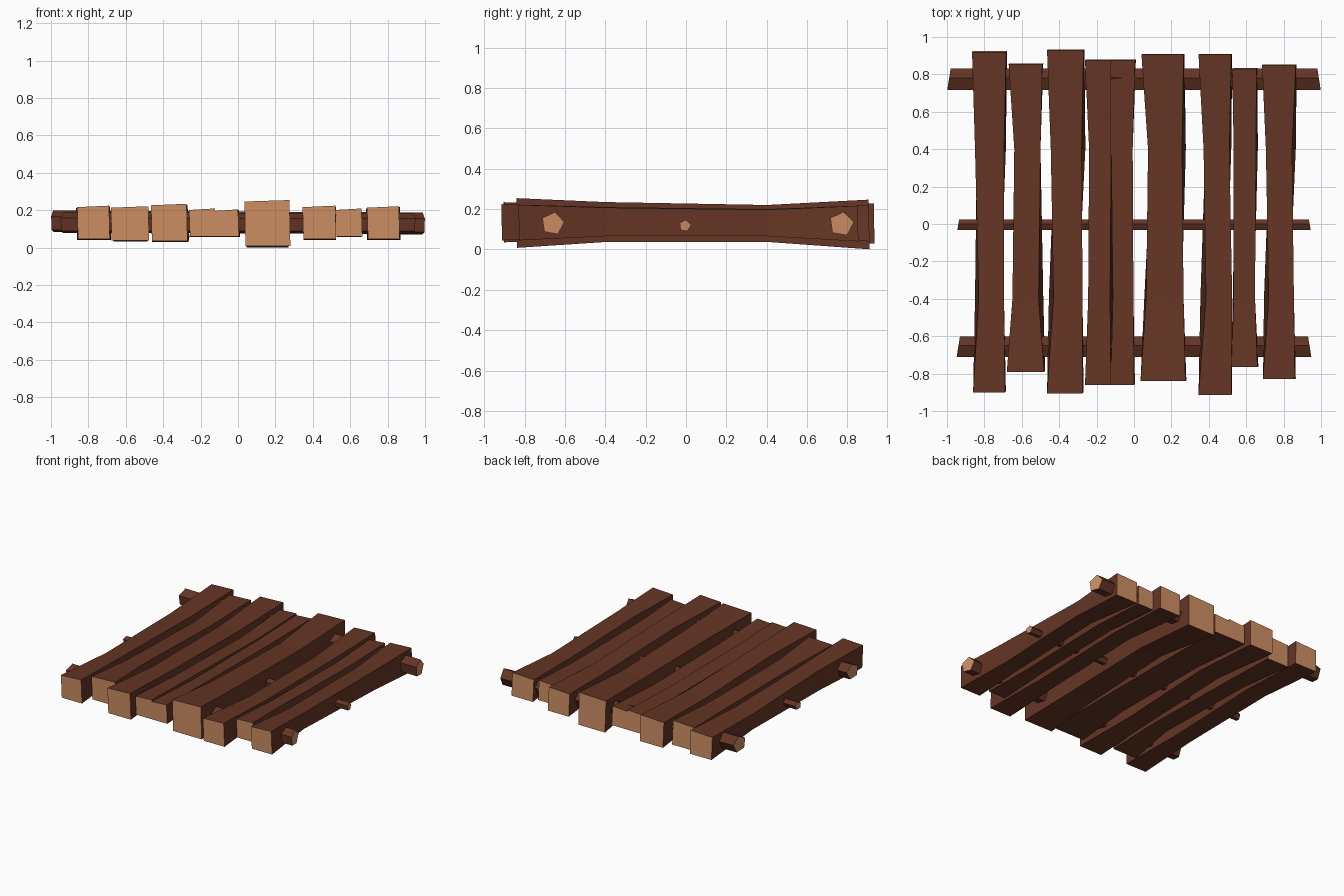
import bpy, bmesh, math


def material(name, rgb):
    m = bpy.data.materials.new(name)
    m.diffuse_color = (*rgb, 1)
    return m


BARK = material("dark_bark", (0.130, 0.036, 0.018))
CUT = material("cut_wood", (0.62, 0.275, 0.128))


def loft(name, rings):
    """Skin matching rings of points; sides are bark, the two caps are cut wood."""
    bm = bmesh.new()
    loops = [[bm.verts.new(p) for p in ring] for ring in rings]
    n = len(loops[0])
    for a, b in zip(loops, loops[1:]):
        for i in range(n):
            bm.faces.new((a[i], a[(i + 1) % n], b[(i + 1) % n], b[i]))
    for cap in (loops[0], loops[-1]):
        bm.faces.new(cap).material_index = 1
    bmesh.ops.recalc_face_normals(bm, faces=bm.faces)
    me = bpy.data.meshes.new(name)
    bm.to_mesh(me)
    bm.free()
    me.materials.append(BARK)
    me.materials.append(CUT)
    ob = bpy.data.objects.new(name, me)
    bpy.context.collection.objects.link(ob)
    return ob


# Planks: y front, y back, z bottom, z top, bottom shear at front/back thirds,
# then (left, right) edges of the top face at four stations along y
planks = [
    (-0.90, 0.92, 0.045, 0.22, -0.02, 0.01, (-.86, -.69), (-.83, -.695), (-.85, -.695), (-.866, -.684)),
    (-0.79, 0.855, 0.038, 0.217, 0.025, 0.0, (-.68, -.48), (-.65, -.51), (-.64, -.50), (-.67, -.49)),
    (-0.905, 0.93, 0.035, 0.23, -0.025, 0.02, (-.465, -.275), (-.43, -.275), (-.445, -.28), (-.465, -.27)),
    (-0.86, 0.875, 0.06, 0.205, 0.01, 0.0, (-.262, -.123), (-.245, -.128), (-.24, -.122), (-.262, -.122)),
    (-0.86, 0.875, 0.06, 0.20, -0.005, 0.0, (-.125, 0.0), (-.113, -.003), (-.122, -.007), (-.124, .005)),
    (-0.84, 0.905, 0.008, 0.25, -0.01, 0.02, (.035, .275), (.065, .265), (.075, .257), (.04, .265)),
    (-0.915, 0.905, 0.045, 0.22, -0.03, 0.01, (.345, .52), (.385, .525), (.372, .51), (.345, .52)),
    (-0.765, 0.83, 0.06, 0.205, -0.005, 0.01, (.52, .66), (.533, .647), (.533, .652), (.525, .655)),
    (-0.83, 0.85, 0.045, 0.217, -0.025, 0.02, (.69, .86), (.72, .855), (.705, .845), (.685, .865)),
]
for k, (y0, y1, z0, z1, s0, s1, *edges) in enumerate(planks):
    rings = []
    thick = z1 - z0
    stations = ((y0, 0, 0, 0.005), (-0.4, .12, .08, s0), (0.4, .12, .14, s1), (y1, -.03, .03, 0.005))
    for (y, lo, hi, s), (a, b) in zip(stations, edges):
        zb, zt = max(0, z0 + lo * thick), z1 - hi * thick
        rings.append([(a + s, y + 0.004, zb), (b + s, y + 0.004, zb), (b, y, zt + 0.004), (a, y, zt - 0.004)])
    loft(f"plank_{k + 1}", rings)

# Five-sided cross poles: name, y, radius, left end (x, z), right end (x, z)
for name, y, r, (xa, za), (xb, zb) in (
    ("front_cross_pole", -0.66, 0.058, (-0.94, 0.13), (0.94, 0.128)),
    ("middle_cross_pole", -0.005, 0.03, (-0.94, 0.12), (0.94, 0.117)),
    ("back_cross_pole", 0.77, 0.062, (-0.99, 0.138), (0.99, 0.126)),
):
    rings = []
    for x, z, lean in ((xa, za, -1), (xb, zb, 1)):
        ring = []
        for i in range(5):
            t = math.radians(8 + 72 * i)
            dy, dz = r * math.cos(t), r * math.sin(t)
            ring.append((x - lean * 0.16 * dy, y + dy, z + dz))
        rings.append(ring)
    loft(name, rings)
